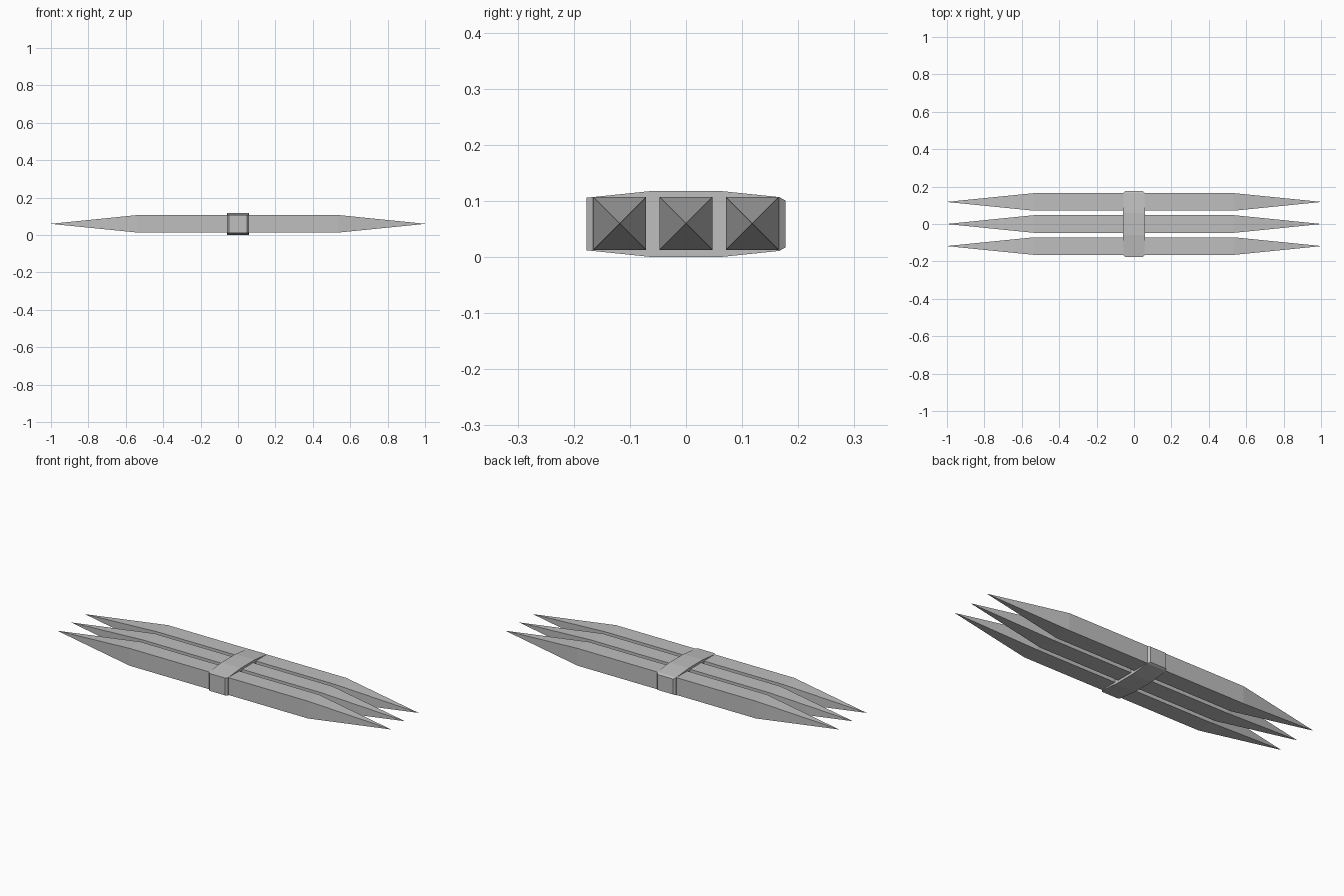
import bpy, bmesh

if "Cube" in bpy.data.objects:
    bpy.data.objects.remove(bpy.data.objects["Cube"])

grey = bpy.data.materials.new("light grey")
grey.diffuse_color = (0.52, 0.52, 0.52, 1)
grey.use_nodes = True
grey.node_tree.nodes["Principled BSDF"].inputs["Base Color"].default_value = grey.diffuse_color


def loft(name, rings):
    """Skin a row of four-cornered rings and close both ends."""
    bm = bmesh.new()
    rows = [[bm.verts.new(p) for p in ring] for ring in rings]
    for a, b in zip(rows, rows[1:]):
        for i in range(4):
            j = (i + 1) % 4
            bm.faces.new((a[i], a[j], b[j], b[i]))
    bm.faces.new(rows[0])
    bm.faces.new(rows[-1])
    bmesh.ops.remove_doubles(bm, verts=bm.verts, dist=1e-5)
    bmesh.ops.recalc_face_normals(bm, faces=bm.faces)
    mesh = bpy.data.meshes.new(name)
    bm.to_mesh(mesh)
    bm.free()
    mesh.materials.append(grey)
    bpy.context.collection.objects.link(bpy.data.objects.new(name, mesh))


MID = 0.06
CORNERS = ((-1, -1), (1, -1), (1, 1), (-1, 1))

# Three square rods, pointed at both ends
for label, y in (("front", -0.118), ("middle", 0.0), ("back", 0.118)):
    sections = ((-1, 0.0003), (-0.535, 0.047), (0.535, 0.047), (1, 0.0003))
    loft(label + "_rod", [[(x, y + a * r, MID + b * r) for a, b in CORNERS]
                          for x, r in sections])

# Band around the rods: raised in the middle, chamfered at the ends
band = ((-0.177, 0.047, 0.047), (-0.166, 0.057, 0.048), (-0.06, 0.058, 0.059),
        (0.06, 0.058, 0.059), (0.166, 0.057, 0.048), (0.177, 0.047, 0.042))
loft("band", [[(a * w, y, 0.059 + b * h) for a, b in CORNERS] for y, w, h in band])
